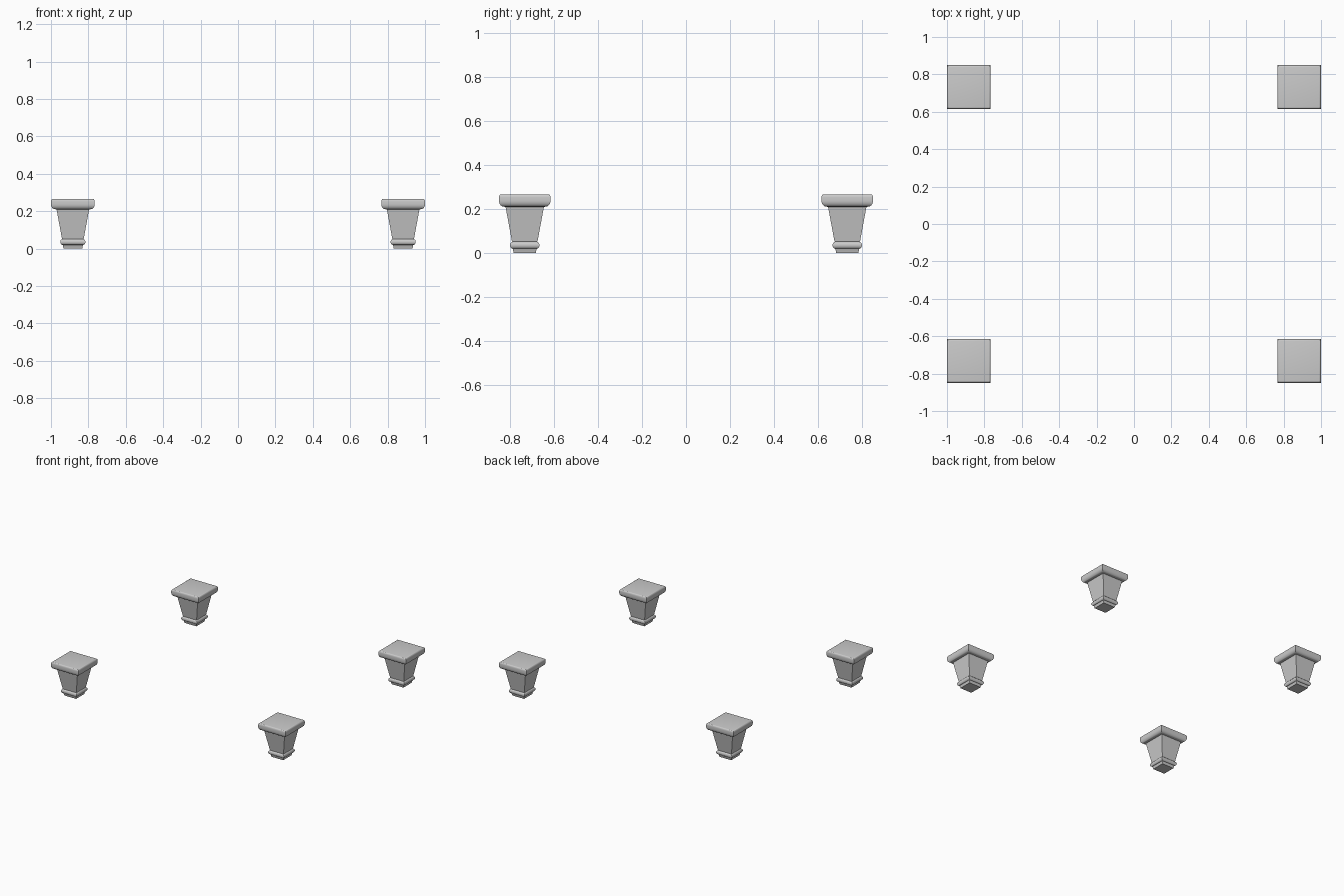
import bpy, bmesh, math

if "Cube" in bpy.data.objects:
    bpy.data.objects.remove(bpy.data.objects["Cube"])

CX, CY = 0.883, 0.732


def bead(half, bulge, z0, z1, steps=10):
    """Half-round moulding points (half width, height) from z0 up to z1."""
    r = (z1 - z0) / 2
    return [(half + bulge * math.cos(a), z0 + r + r * math.sin(a))
            for a in (-math.pi / 2 + math.pi * i / steps for i in range(steps + 1))]


# Square-section profile: base block, lower bead, tapered body, rounded cap
profile = [(0.050, 0.0), (0.054, 0.018)]
profile += bead(0.055, 0.012, 0.020, 0.051)
profile += [(0.058, 0.052), (0.087, 0.209)]
profile += [(0.097, 0.211)]
profile += [(0.097 + 0.020 * math.sin(a), 0.238 - 0.027 * math.cos(a))
            for a in (math.pi / 2 * i / 6 for i in range(1, 7))]
profile += [(0.117, 0.252)]
profile += [(0.107 + 0.010 * math.cos(a), 0.252 + 0.014 * math.sin(a))
            for a in (math.pi / 2 * i / 5 for i in range(1, 6))]


def foot_mesh():
    bm = bmesh.new()
    rings = [[bm.verts.new((sx * h, sy * h, z))
              for sx, sy in ((-1, -1), (1, -1), (1, 1), (-1, 1))]
             for h, z in profile]
    for a, b in zip(rings, rings[1:]):
        for i in range(4):
            j = (i + 1) % 4
            bm.faces.new((a[i], a[j], b[j], b[i]))
    bm.faces.new(rings[0][::-1])
    bm.faces.new(rings[-1])
    bmesh.ops.recalc_face_normals(bm, faces=bm.faces)
    mesh = bpy.data.meshes.new("foot")
    bm.to_mesh(mesh)
    bm.free()
    return mesh


# Four matching feet at the corners
for y_name, sy in (("front", -1), ("back", 1)):
    for x_name, sx in (("left", -1), ("right", 1)):
        foot = bpy.data.objects.new(f"{y_name}_{x_name}_foot", foot_mesh())
        foot.location = (sx * CX, sy * CY, 0)
        bpy.context.collection.objects.link(foot)
        bpy.ops.object.select_all(action='DESELECT')
        foot.select_set(True)
        bpy.context.view_layer.objects.active = foot
        bpy.ops.object.shade_smooth_by_angle(angle=math.radians(35))
